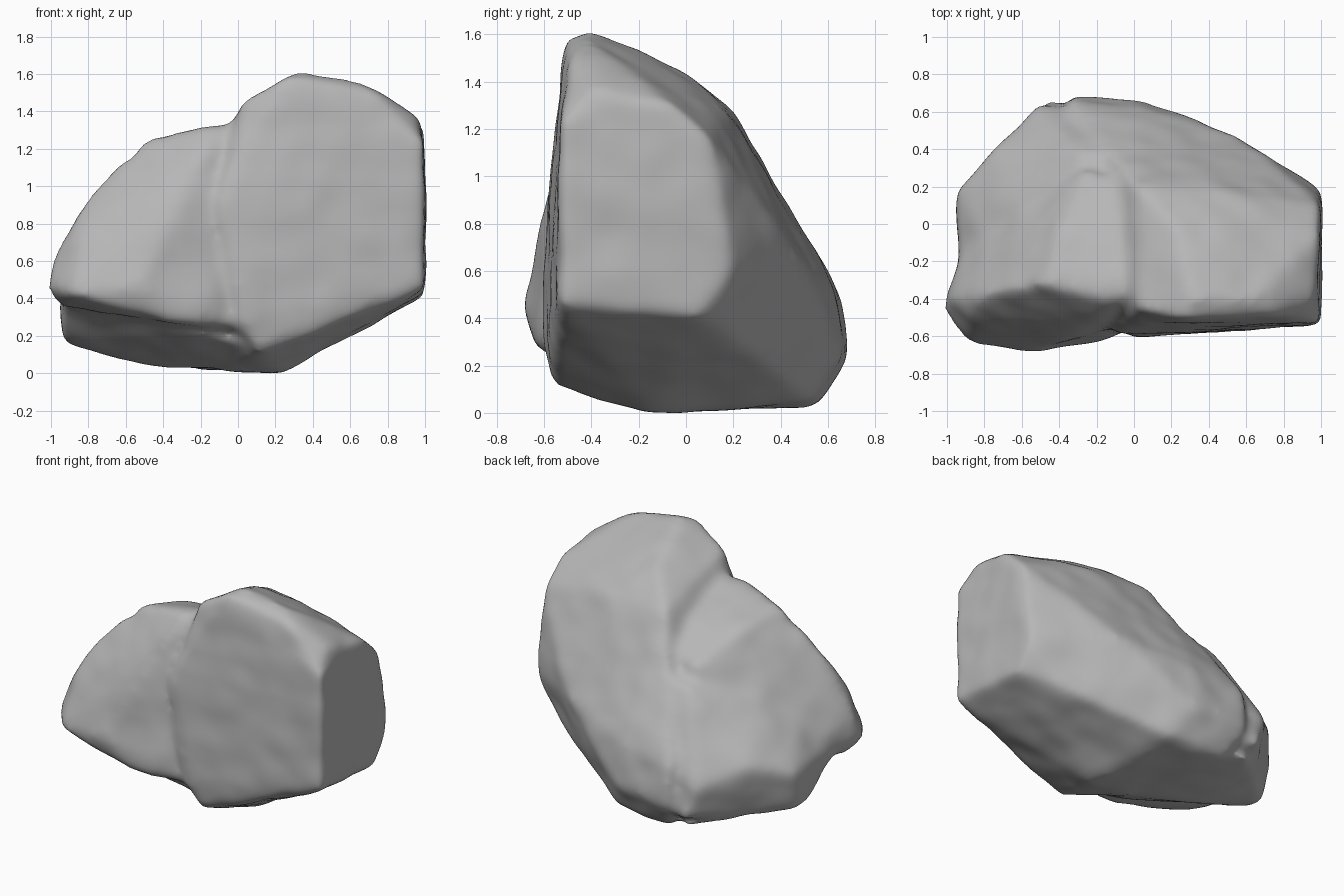
import bpy
import bmesh
from mathutils import Vector, noise

cube = bpy.data.objects.get("Cube")
if cube:
    bpy.data.objects.remove(cube, do_unlink=True)


def add_hull(target, points):
    """Add a closed convex chunk spanning the given corner points."""
    chunk = bmesh.new()
    for point in points:
        chunk.verts.new(point)
    result = bmesh.ops.convex_hull(chunk, input=chunk.verts[:])
    inside = [v for v in result["geom_interior"] if isinstance(v, bmesh.types.BMVert)]
    bmesh.ops.delete(chunk, geom=inside, context="VERTS")
    bmesh.ops.recalc_face_normals(chunk, faces=chunk.faces[:])
    mesh = bpy.data.meshes.new("chunk")
    chunk.to_mesh(mesh)
    chunk.free()
    target.from_mesh(mesh)
    bpy.data.meshes.remove(mesh)


rock = bmesh.new()

# Tall main mass: flat end, summit, long back slope, undercut base
add_hull(rock, [
    (.98, -.53, .45), (.98, -.53, 1.22), (.95, -.4, 1.36), (.99, -.05, 1.3),
    (.99, .11, 1.15), (.98, .19, .6), (.98, .05, .4), (.7, -.49, 1.51),
    (.25, -.51, 1.58), (.3, -.4, 1.61), (.62, -.4, 1.57), (.2, 0, 1.44),
    (0, -.46, 1.45), (.45, .17, 1.27), (0, .2, 1.27), (-.1, .33, 1.04),
    (.02, .63, .52), (-.36, .66, .48), (-.36, .7, .22), (.05, .66, .25),
    (.53, .48, .64), (.77, .22, .3), (.12, .53, .04), (-.3, .57, .02),
    (.22, -.15, -.01), (-.1, -.15, 0), (.1, -.57, .1), (0, -.61, .28),
    (-.12, -.58, .9),
])

# Lower shoulder that tapers to a blunt tip, with a crest running back
add_hull(rock, [
    (-1.03, -.45, .45), (-1.01, -.4, .6), (-.9, -.65, .41), (-.55, -.69, .46),
    (-.97, -.35, .35), (-.35, -.64, .26), (-.15, -.62, .3), (-.88, -.5, .74),
    (-.8, -.38, .97), (-.5, -.32, 1.25), (-.15, -.4, 1.32), (.2, -.3, 1.36),
    (-.2, -.52, 1.15), (.2, -.48, .2), (-.42, 0, 1.17), (-.28, .3, 1),
    (.2, .1, 1.2), (-.9, 0, .45), (.1, .3, .4),
])

# Sloping shelf behind the shoulder, undercut at the back corner
add_hull(rock, [
    (-.96, .18, .42), (-.97, -.3, .45), (-.7, -.3, .85), (-.62, .12, .79),
    (-.77, .39, .49), (-.53, .64, .35), (-.28, .38, .92), (.2, .28, .98),
    (.1, .5, .7), (-.46, .66, .15), (-.95, .1, .16), (.1, .4, .1),
])

# Underside sloping up from the base to the overhanging lip
add_hull(rock, [
    (-.96, .02, .17), (-.96, -.28, .38), (-.96, .16, .4), (-.94, .12, .15),
    (-.5, .02, .03), (0, -.2, 0), (-.44, .6, .07), (.2, .35, .04),
    (-.6, -.46, .34), (-.2, -.5, .2), (.1, -.5, .12), (0, 0, .6),
])

mesh = bpy.data.meshes.new("boulder")
rock.to_mesh(mesh)
rock.free()
boulder = bpy.data.objects.new("boulder", mesh)
bpy.context.scene.collection.objects.link(boulder)

# Fuse the chunks into one skin and wear down the edges
fuse = boulder.modifiers.new("fuse", "REMESH")
fuse.mode = "VOXEL"
fuse.voxel_size = 0.025
wear = boulder.modifiers.new("wear", "SMOOTH")
wear.factor = 0.5
wear.iterations = 22

graph = bpy.context.evaluated_depsgraph_get()
worn = bpy.data.meshes.new_from_object(boulder.evaluated_get(graph))
boulder.modifiers.clear()
boulder.data = worn
bpy.data.meshes.remove(mesh)
worn.name = "boulder"

# Gentle lumps and hollows
normals = [v.normal.copy() for v in worn.vertices]
for vert, normal in zip(worn.vertices, normals):
    broad = noise.noise(vert.co * 3)
    fine = noise.noise(vert.co * 6 + Vector((5, 2, 1)))
    vert.co += normal * (broad * 0.012 + fine * 0.008)

# Centre the boulder and rest it on the ground
low = Vector([min(v.co[i] for v in worn.vertices) for i in range(3)])
high = Vector([max(v.co[i] for v in worn.vertices) for i in range(3)])
middle = (low + high) / 2
for vert in worn.vertices:
    vert.co -= Vector((middle.x, middle.y, low.z))

# Plain stone colour
stone = bpy.data.materials.new("grey stone")
stone.use_nodes = True
colour = (0.47, 0.47, 0.47, 1)
stone.diffuse_color = colour
stone.node_tree.nodes["Principled BSDF"].inputs["Base Color"].default_value = colour
worn.materials.clear()
worn.materials.append(stone)
for face in worn.polygons:
    face.use_smooth = True
    face.material_index = 0
worn.update()
